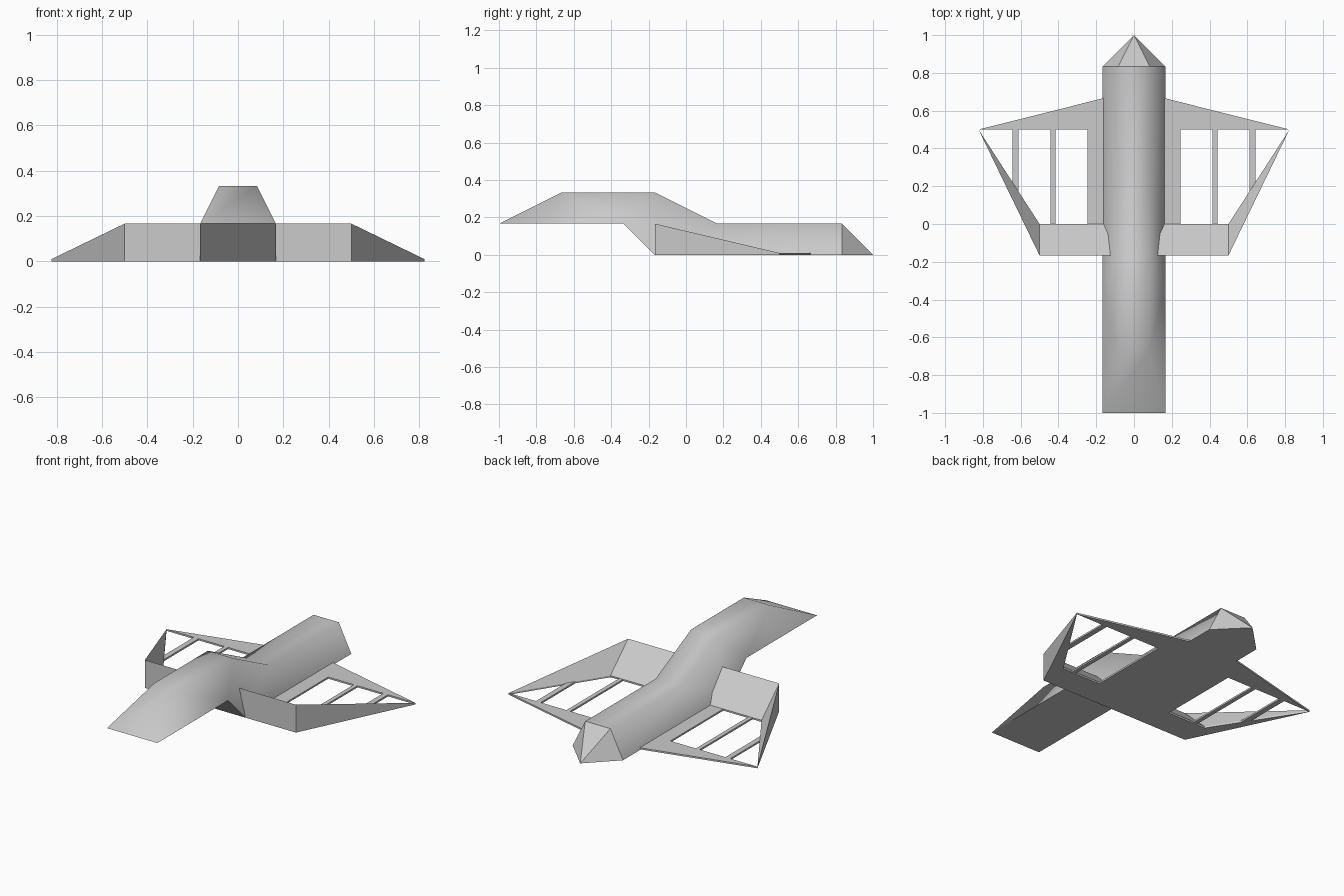
import bpy, bmesh

if "Cube" in bpy.data.objects:
    bpy.data.objects.remove(bpy.data.objects["Cube"])

U = 1 / 6      # design module
T = 0.01       # panel thickness
TIP = (0.823, 0.5)


def finish(name, bm, mirror=False):
    bmesh.ops.recalc_face_normals(bm, faces=bm.faces)
    mesh = bpy.data.meshes.new(name)
    bm.to_mesh(mesh)
    bm.free()
    obj = bpy.data.objects.new(name, mesh)
    bpy.context.collection.objects.link(obj)
    if mirror:
        mod = obj.modifiers.new("mirror", 'MIRROR')
        mod.use_clip = False
        mod.use_mirror_merge = False
    return obj


def prism(name, outline, z0=0.0, z1=T):
    """Flat panel from an xy outline, mirrored to both sides."""
    bm = bmesh.new()
    lo = [bm.verts.new((x, y, z0)) for x, y in outline]
    hi = [bm.verts.new((x, y, z1)) for x, y in outline]
    bm.faces.new(lo[::-1])
    bm.faces.new(hi)
    n = len(outline)
    for i in range(n):
        j = (i + 1) % n
        bm.faces.new((lo[i], lo[j], hi[j], hi[i]))
    return finish(name, bm, True)


def solid(name, points):
    """Convex solid around a few points, mirrored to both sides."""
    bm = bmesh.new()
    for p in points:
        bm.verts.new(p)
    bmesh.ops.convex_hull(bm, input=bm.verts)
    bmesh.ops.dissolve_limit(bm, angle_limit=0.01, verts=bm.verts, edges=bm.edges)
    return finish(name, bm, True)


# fuselage: trapezoid section following a stepped side profile (y, z)
top = [(-4 * U, 2 * U), (-U, 2 * U), (U, U), (5 * U, U)]
bottom = [(-1, U), (-2 * U, U), (-U, 0), (5 * U, 0)]
bm = bmesh.new()
tl, tr = [[bm.verts.new((s * U / 2, y, z)) for y, z in top] for s in (-1, 1)]
bl, br = [[bm.verts.new((s * U, y, z)) for y, z in bottom] for s in (-1, 1)]
tip = bm.verts.new((0, 1, 0))
smooth = [bm.faces.new((bl[0], br[0], tr[0], tl[0]))]
for i in range(3):
    smooth.append(bm.faces.new((tl[i], tr[i], tr[i + 1], tl[i + 1])))
    bm.faces.new((bl[i], bl[i + 1], br[i + 1], br[i]))
    for t, b in ((tl, bl), (tr, br)):
        smooth.append(bm.faces.new((t[i], t[i + 1], b[i + 1], b[i])))
# faceted nose
ring = [tl[3], tr[3], br[3], bl[3]]
for i in range(4):
    bm.faces.new((ring[i], ring[(i + 1) % 4], tip))
for f in smooth:
    f.smooth = True
finish("fuselage", bm)

# wedge-shaped wing box and the slanted outer fin
root = 0.09
solid("wing_box", [(x, y, z) for x in (root, 3 * U)
                   for y, z in ((-U, 0), (-U, U), (0, 0), (0, T))])
solid("wing_fin", [(3 * U, -U, 0), (3 * U, -U, U), (3 * U, 0, 0), (3 * U, 0, T),
                   (*TIP, 0), (*TIP, T)])

# leading edge panel, root panel and ribs
prism("leading_edge", [(0.16, 0.5), TIP, (0.16, 4 * U)])
prism("root_panel", [(0.16, -0.02), (0.247, -0.02), (0.247, 0.5), (0.16, 0.5)])
for name, x0, x1, ya, yb in (("inner_rib", 0.416, 0.441, -0.02, -0.02),
                             ("outer_rib", 0.611, 0.643, 0.15, 0.2)):
    prism(name, [(x0, ya), (x1, yb), (x1, 0.5), (x0, 0.5)])
